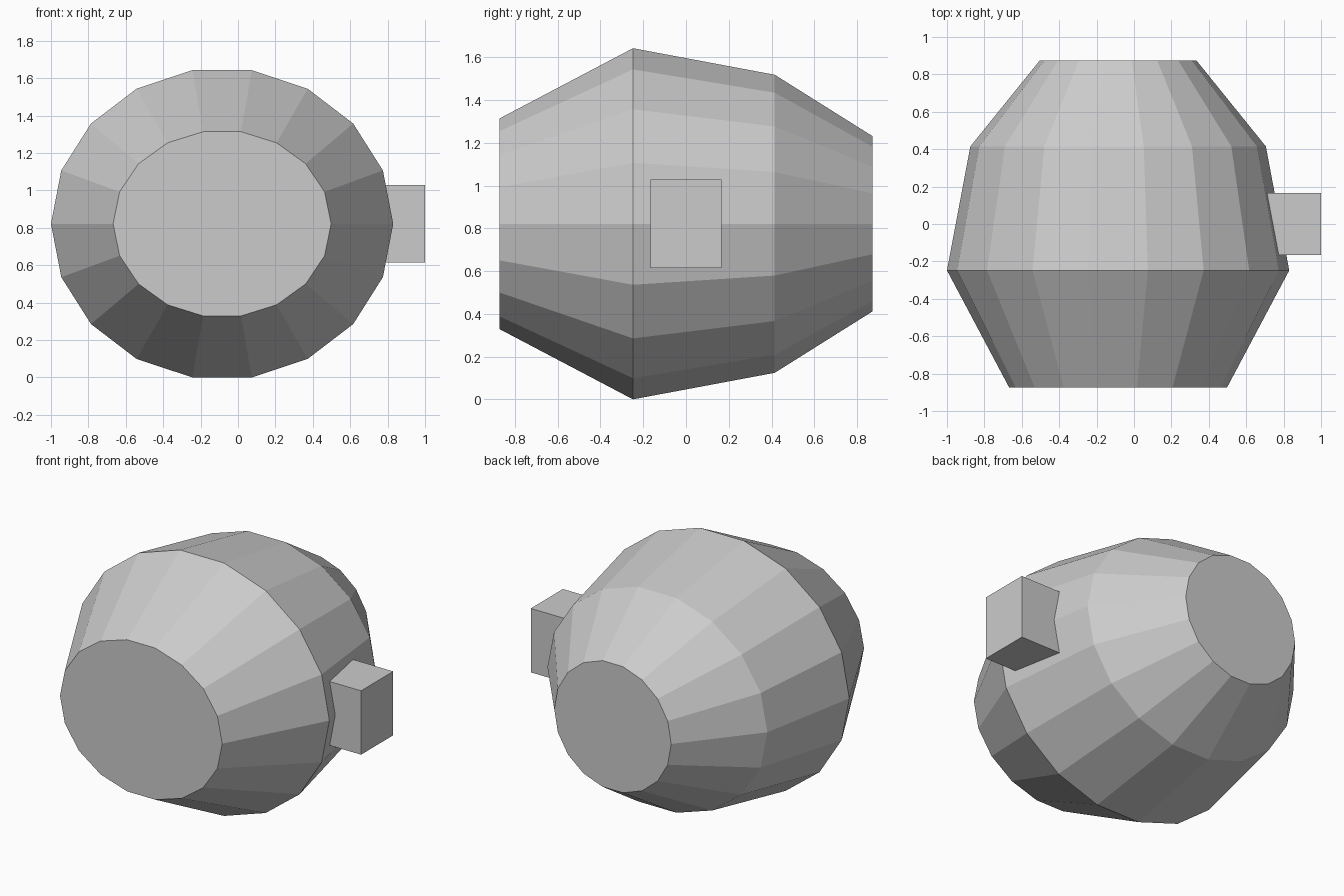
import bpy, bmesh
from math import cos, sin, tau

if "Cube" in bpy.data.objects:
    bpy.data.objects.remove(bpy.data.objects["Cube"])

SIDES = 18
CX, CZ = -0.085, 0.8215


def add_object(name, bm):
    bmesh.ops.recalc_face_normals(bm, faces=bm.faces)
    mesh = bpy.data.meshes.new(name)
    bm.to_mesh(mesh)
    bm.free()
    obj = bpy.data.objects.new(name, mesh)
    bpy.context.collection.objects.link(obj)
    return obj


# Barrel body: elliptical rings along y (y, x radius, z radius)
rings = [(-0.873, 0.583, 0.5), (-0.248, 0.915, 0.834),
         (0.415, 0.79, 0.708), (0.873, 0.42, 0.416)]
bm = bmesh.new()
loops = [[bm.verts.new((CX + rx * cos(tau * i / SIDES), y, CZ + rz * sin(tau * i / SIDES)))
          for i in range(SIDES)] for y, rx, rz in rings]
for a, b in zip(loops, loops[1:]):
    for i in range(SIDES):
        j = (i + 1) % SIDES
        bm.faces.new((a[i], a[j], b[j], b[i]))
bm.faces.new(loops[0])
bm.faces.new(loops[-1])
add_object("barrel_body", bm)

# Side block, sunk into the right side of the body
x0, x1 = 0.66, 1.0
bm = bmesh.new()
bmesh.ops.create_cube(bm, size=1)
bmesh.ops.scale(bm, verts=bm.verts, vec=(x1 - x0, 0.33, 0.415))
bmesh.ops.translate(bm, verts=bm.verts, vec=((x0 + x1) / 2, 0, CZ))
add_object("side_block", bm)
